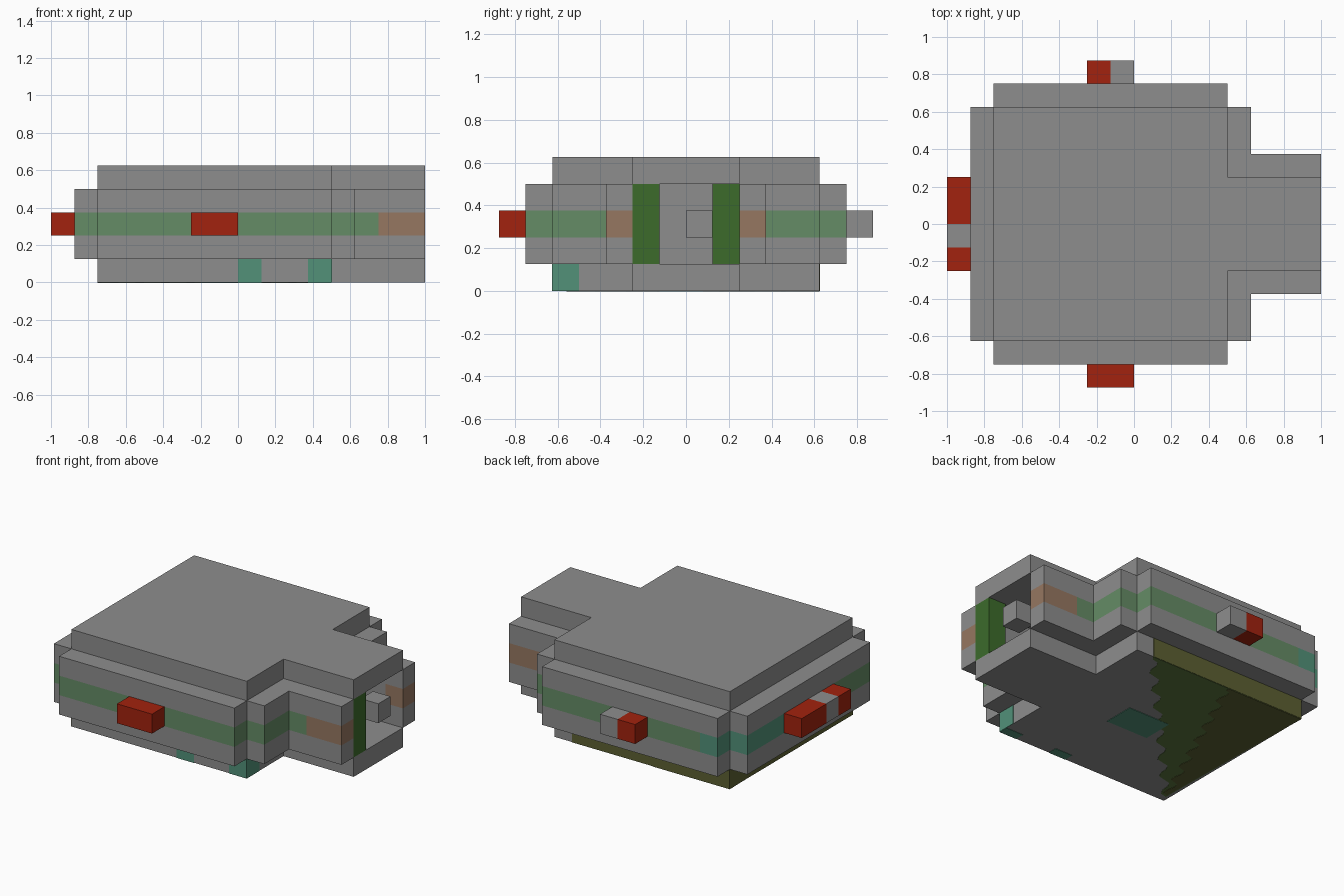
import bpy, bmesh, math

cube = bpy.data.objects.get("Cube")
if cube:
    bpy.data.objects.remove(cube, do_unlink=True)


def material(name, rgb):
    lin = [((c / 255 + 0.055) / 1.055) ** 2.4 for c in rgb] + [1]
    m = bpy.data.materials.new(name)
    m.use_nodes = True
    m.diffuse_color = lin
    m.node_tree.nodes["Principled BSDF"].inputs["Base Color"].default_value = lin
    return m


GRAY = material("hull gray", (141, 141, 141))
RED = material("lamp red", (162, 34, 14))
SAGE = material("stripe sage", (101, 140, 102))
TAN = material("stripe tan", (150, 119, 97))
TEAL = material("teal", (82, 145, 121))
LEAF = material("door green", (60, 107, 43))
OLIVE = material("olive", (92, 96, 50))
MOSS = material("moss", (90, 118, 62))

U = 0.125  # block size


def prism(name, points, levels, mats, rule=None):
    """Stack an outline through several heights, closing both ends."""
    bm = bmesh.new()
    rings = [[bm.verts.new((x, y, z)) for x, y in points] for z in levels]
    n = len(points)
    bm.faces.new(rings[0])
    bm.faces.new(rings[-1])
    for low, high in zip(rings, rings[1:]):
        for i in range(n):
            j = (i + 1) % n
            bm.faces.new((low[i], low[j], high[j], high[i]))
    bmesh.ops.recalc_face_normals(bm, faces=bm.faces)
    if rule:
        for f in bm.faces:
            f.material_index = rule(f.calc_center_median(), f.normal)
    me = bpy.data.meshes.new(name)
    bm.to_mesh(me)
    bm.free()
    for m in mats:
        me.materials.append(m)
    ob = bpy.data.objects.new(name, me)
    bpy.context.collection.objects.link(ob)
    return ob


def box(name, x, y, z, mat):
    pts = [(x[0], y[0]), (x[1], y[0]), (x[1], y[1]), (x[0], y[1])]
    return prism(name, pts, z, [mat])


def mirrored(half):
    return half + [(x, -y) for x, y in reversed(half)]


# Roof and floor slabs with the entrance arm
slab = mirrored([(1, 2 * U), (0.5, 2 * U), (0.5, 5 * U), (-0.75, 5 * U)])
prism("roof_slab", slab, [4 * U, 5 * U], [GRAY])
prism("floor_slab", slab, [0, U], [GRAY])

# Stepped wall ring with an open corridor in the arm and a coloured belt
wall = mirrored([
    (0.5, 2 * U), (7 * U, 2 * U), (1, 2 * U), (1, 3 * U), (0.75, 3 * U),
    (5 * U, 3 * U), (5 * U, 5 * U), (0.5, 5 * U), (0.5, 6 * U),
    (-5 * U, 6 * U), (-0.75, 6 * U), (-0.75, 5 * U), (-7 * U, 5 * U),
    (-7 * U, 2 * U)])


def belt(c, n):
    if abs(n.z) > 0.5 or not 2 * U < c.z < 3 * U:
        return 0
    if c.x < 0.8 and abs(c.y) < 0.26 and c.x > 0:
        return 0
    if c.x > 0.8:
        return 2
    return 3 if c.x < -0.6 and c.y > 0.2 else 1


prism("wall_ring", wall, [U, 2 * U, 3 * U, 4 * U], [GRAY, SAGE, TAN, TEAL], belt)

# Doors and the handle block in the entrance
box("open_door", (7 * U, 1), (-2 * U, -U), (U, 4 * U), LEAF)
box("inner_door", (4 * U, 5 * U), (U, 2 * U), (U, 4 * U), LEAF)
box("entrance_block", (7 * U, 1), (0, U), (2 * U, 3 * U), GRAY)

# Lamps on the three outer walls
belt_z = (2 * U, 3 * U)
box("front_lamp", (-2 * U, 0), (-7 * U, -6 * U), belt_z, RED)
box("back_lamp", (-2 * U, -U), (6 * U, 7 * U), belt_z, RED)
box("back_lamp_mount", (-U, 0), (6 * U, 7 * U), belt_z, GRAY)
for name, y, mat in (("side_lamp_near", -2 * U, RED), ("side_lamp_mount", -U, GRAY),
                     ("side_lamp_far", U, RED)):
    box(name, (-1, -7 * U), (0 if y > 0 else y, 2 * U if y > 0 else y + U), belt_z, mat)

# Coloured patches on the floor slab's sides
T = 0.002
box("back_panel", (-0.75, 3 * U), (5 * U - T, 5 * U + T), (0, U), OLIVE)
box("rear_panel", (-0.75 - T, -0.75 + T), (-5 * U, 5 * U), (0, U), OLIVE)
for x in (0, 3 * U):
    box("front_patch", (x, x + U), (-5 * U - T, -5 * U + T), (0, U), TEAL)
    box("front_patch_under", (x, x + U), (-5 * U, -4.5 * U), (-T, T), TEAL)
box("corner_patch", (0.5 - T, 0.5 + T), (-5 * U, -4 * U), (0, U), TEAL)


# Mossy triangle under the floor, with wavy inner edges
def wavy(start, end, steps=40, size=0.02):
    pts = []
    for i in range(steps + 1):
        t = i / steps
        w = size * math.sin(t * math.pi * 16)
        pts.append((start[0] + (end[0] - start[0]) * t + w,
                    start[1] + (end[1] - start[1]) * t - w))
    return pts


corner = (-0.75, 5 * U)
prism("moss_under", wavy((-0.73, -0.58), (0.36, 0.6)) + [(0.38, 5 * U), corner],
      [-T, T], [MOSS])
prism("olive_under", wavy((-0.72, -0.56), (-0.2, 0.6)) + [(-0.2, 5 * U), corner],
      [-2 * T, T], [OLIVE])
box("teal_under", (-0.2, 0.1), (-U, 0.08), (-1.5 * T, T), TEAL)
